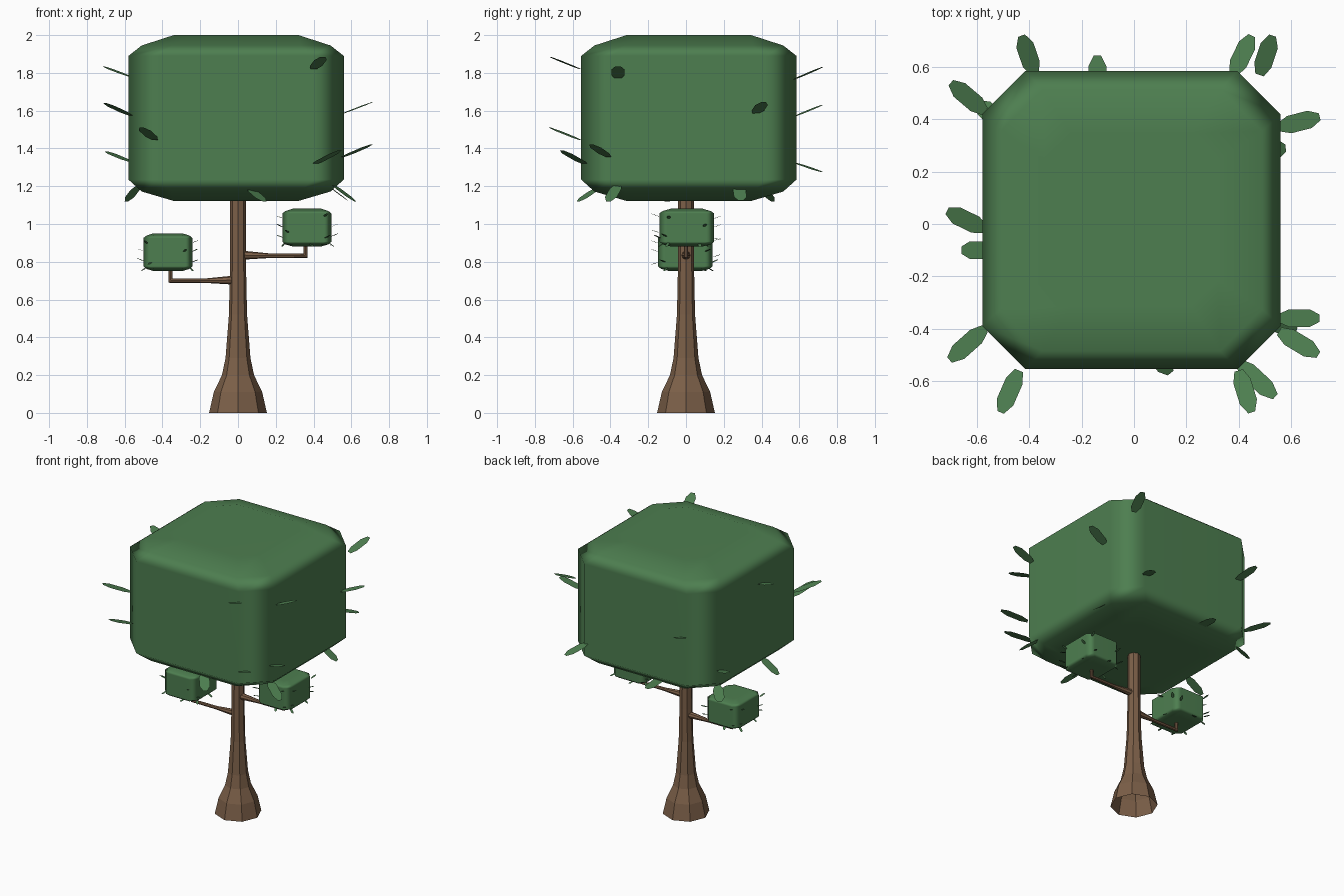
import bpy, bmesh, math
from mathutils import Vector

if "Cube" in bpy.data.objects:
    bpy.data.objects.remove(bpy.data.objects["Cube"])


def material(name, color):
    m = bpy.data.materials.new(name)
    m.diffuse_color = (*color, 1)
    m.use_nodes = True
    m.node_tree.nodes["Principled BSDF"].inputs["Base Color"].default_value = m.diffuse_color
    return m


GREEN = material("leaf_green", (0.075, 0.21, 0.08))
BROWN = material("bark_brown", (0.2, 0.115, 0.065))


def finish(name, bm, mat, smooth=False):
    bmesh.ops.recalc_face_normals(bm, faces=bm.faces)
    me = bpy.data.meshes.new(name)
    bm.to_mesh(me)
    bm.free()
    me.materials.append(mat)
    for p in me.polygons:
        p.use_smooth = smooth
    ob = bpy.data.objects.new(name, me)
    bpy.context.collection.objects.link(ob)
    return ob


def loft(bm, rings, cap_start=True, cap_end=True):
    loops = [[bm.verts.new(p) for p in ring] for ring in rings]
    n = len(loops[0])
    for a, b in zip(loops, loops[1:]):
        for i in range(n):
            j = (i + 1) % n
            bm.faces.new((a[i], a[j], b[j], b[i]))
    if cap_start:
        bm.faces.new(loops[0][::-1])
    if cap_end:
        bm.faces.new(loops[-1])


# Leaf base and tip points, in the frame of the big crown
LEAVES = [
    ((-0.57, 0.43, 1.785), (-0.70, 0.54, 1.83)),
    ((0.40, -0.56, 1.82), (0.45, -0.72, 1.885)),
    ((-0.44, -0.56, 1.445), (-0.51, -0.72, 1.51)),
    ((0.40, -0.53, 1.315), (0.54, -0.66, 1.39)),
    ((0.555, 0.37, 1.585), (0.71, 0.41, 1.645)),
    ((0.555, -0.36, 1.77), (0.71, -0.36, 1.835)),
    ((0.555, -0.41, 1.355), (0.705, -0.50, 1.42)),
    ((-0.57, -0.02, 1.78), (-0.715, 0.05, 1.835)),
    ((-0.57, -0.40, 1.575), (-0.705, -0.52, 1.64)),
    ((-0.38, 0.575, 1.57), (-0.43, 0.72, 1.63)),
    ((0.48, 0.57, 1.765), (0.53, 0.72, 1.83)),
    ((0.38, 0.575, 1.325), (0.45, 0.72, 1.275)),
    # drooping leaves under the crown
    ((-0.14, 0.48, 1.175), (-0.14, 0.645, 1.165)),
    ((-0.53, -0.10, 1.205), (-0.66, -0.10, 1.12)),
    ((0.50, -0.36, 1.21), (0.62, -0.41, 1.12)),
    ((0.48, 0.28, 1.20), (0.58, 0.29, 1.125)),
    ((0.06, -0.47, 1.19), (0.14, -0.57, 1.12)),
    ((-0.53, 0.40, 1.20), (-0.59, 0.46, 1.12)),
]
# LEAVES[0] sits low on the left side
LEAVES[0] = ((-0.57, 0.43, 1.33), (-0.70, 0.54, 1.385))
LEAF_SHAPE = [(0, 0.5), (0.25, 1), (0.75, 1), (1, 0.4)]  # along, half width


def crown(name, origin, scale, turn):
    # rounded block from stacked chamfered squares: (z, half size, corner cut)
    bm = bmesh.new()
    rings = []
    for z, r, c in [(1.122, 0.33, 0.1), (1.172, 0.50, 0.16), (1.235, 0.57, 0.165),
                    (1.89, 0.57, 0.165), (1.945, 0.50, 0.16), (2.0, 0.33, 0.1)]:
        k = r - c
        pts = [(r, -k), (r, k), (k, r), (-k, r), (-r, k), (-r, -k), (-k, -r), (k, -r)]
        rings.append([(x - 0.01, y + 0.015, z) for x, y in pts])
    loft(bm, rings)
    block = finish(name, bm, GREEN, True)
    mod = block.modifiers.new("normals", 'WEIGHTED_NORMAL')
    mod.weight = 80

    # flat leaf blades
    bm = bmesh.new()
    for a, b in LEAVES:
        a, b = Vector(a), Vector(b)
        side = (b - a).cross(Vector((0, 0, 1))).normalized() * 0.034
        outline = [a.lerp(b, t) + side * w for t, w in LEAF_SHAPE]
        outline += [a.lerp(b, t) - side * w for t, w in reversed(LEAF_SHAPE)]
        bm.faces.new([bm.verts.new(p) for p in outline])
    leaves = finish(name + "_leaves", bm, GREEN)
    for ob in (block, leaves):
        ob.location, ob.scale = origin, scale
        ob.rotation_euler.z = turn


crown("crown", (0, 0, 0), (1, 1, 1), 0)
SMALL = (0.228, 0.255, 0.228)
crown("right_small_crown", (0.367, 0, 0.625), SMALL, 0)
crown("left_small_crown", (-0.373, 0, 0.495), SMALL, math.pi)

# Trunk: eight-sided flared profile, open underneath
bm = bmesh.new()
loft(bm, [[(r * math.cos(i * math.pi / 4), r * math.sin(i * math.pi / 4), z) for i in range(8)]
          for r, z in [(0.153, 0), (0.128, 0.11), (0.085, 0.2), (0.066, 0.29),
                       (0.048, 0.52), (0.043, 0.75), (0.041, 1.16)]], cap_start=False)
finish("trunk", bm, BROWN)


# Branches: tapered elbows in the xz plane with a mitred corner
def branch(name, s, z, top):
    path = [((0.02, z), 0.024, (0, 1)), ((0.17, z - 0.003), 0.012, (0, 1)),
            ((0.358, z - 0.003), 0.011, (-1, 1)), ((0.358, top), 0.011, (-1, 0))]
    bm = bmesh.new()
    rings = []
    for (x, h), r, (u, v) in path:
        rings.append([(s * (x + r * u * math.cos(t)), r * math.sin(t), h + r * v * math.cos(t))
                      for t in [i * math.pi / 4 for i in range(8)]])
    loft(bm, rings)
    finish(name, bm, BROWN)


branch("right_branch", 1, 0.835, 0.9)
branch("left_branch", -1, 0.703, 0.77)
